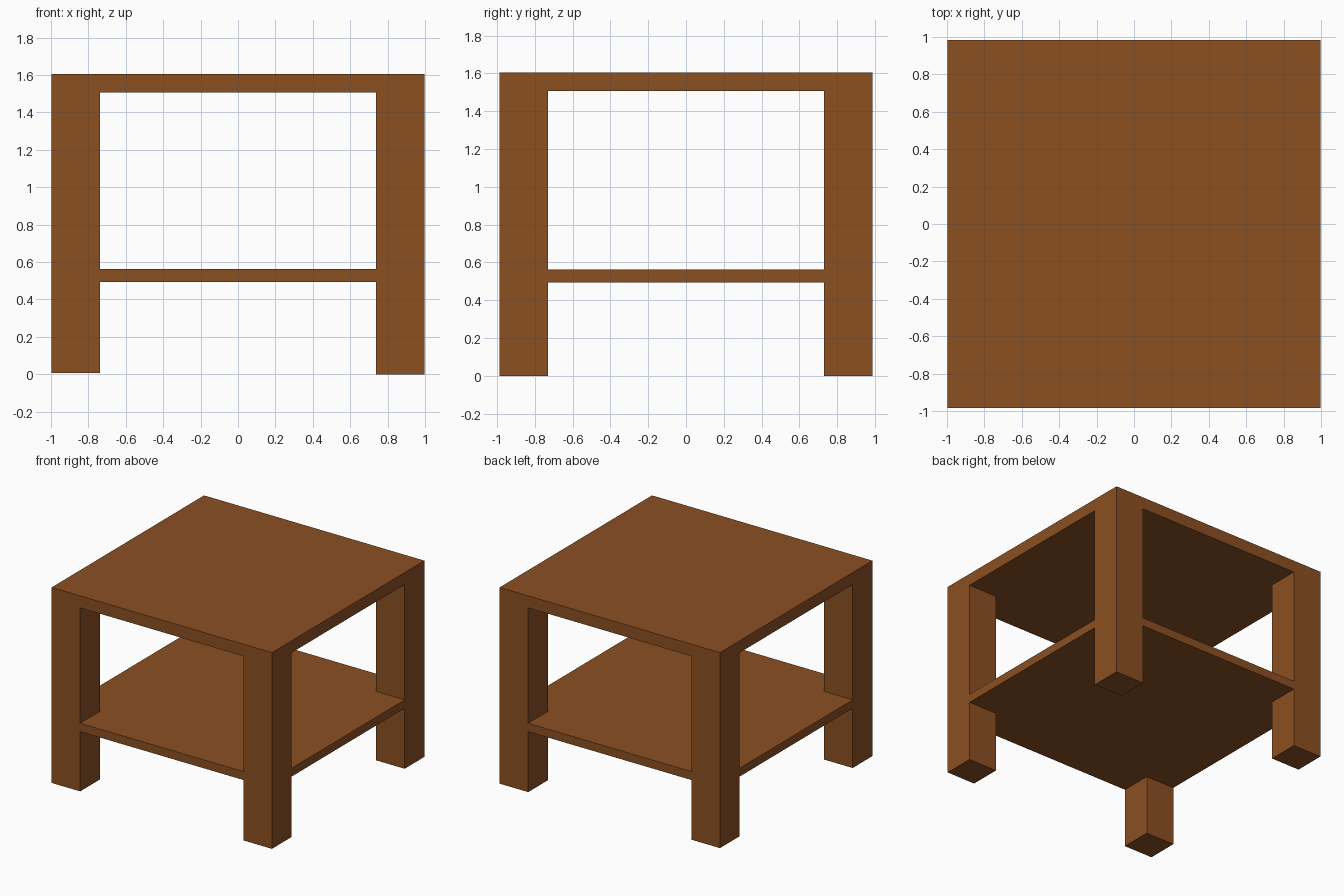
import bpy
import bmesh

if "Cube" in bpy.data.objects:
    bpy.data.objects.remove(bpy.data.objects["Cube"])

# Main dimensions
HX, HY = 0.997, 0.985          # outer half sizes
IX, IY = 0.738, 0.73           # inner faces of the legs
TOP_Z, TOP_UNDER = 1.605, 1.507
SHELF_Z, SHELF_UNDER = 0.563, 0.494

wood = bpy.data.materials.new("brown wood")
wood.diffuse_color = (0.258, 0.080, 0.016, 1.0)
wood.use_nodes = True
wood.node_tree.nodes["Principled BSDF"].inputs["Base Color"].default_value = wood.diffuse_color


def prism(name, outline, z0, z1):
    """Extrude a counter-clockwise outline from z0 to z1."""
    bm = bmesh.new()
    face = bm.faces.new([bm.verts.new((x, y, z0)) for x, y in outline])
    ext = bmesh.ops.extrude_face_region(bm, geom=[face], use_keep_orig=True)
    for v in ext["geom"]:
        if isinstance(v, bmesh.types.BMVert):
            v.co.z = z1
    bmesh.ops.recalc_face_normals(bm, faces=bm.faces)
    mesh = bpy.data.meshes.new(name)
    bm.to_mesh(mesh)
    bm.free()
    mesh.materials.append(wood)
    obj = bpy.data.objects.new(name, mesh)
    bpy.context.collection.objects.link(obj)
    return obj


def rect(x0, x1, y0, y1):
    return [(x0, y0), (x1, y0), (x1, y1), (x0, y1)]


# Table top, flush with the legs
prism("table_top", rect(-HX, HX, -HY, HY), TOP_UNDER, TOP_Z)

# Lower shelf, notched around the four legs and flush with their outer faces
prism("lower_shelf", [
    (-IX, -HY), (IX, -HY), (IX, -IY), (HX, -IY), (HX, IY), (IX, IY),
    (IX, HY), (-IX, HY), (-IX, IY), (-HX, IY), (-HX, -IY), (-IX, -IY),
], SHELF_UNDER, SHELF_Z)

# Four square corner legs
for side, sx in (("left", -1), ("right", 1)):
    for end, sy in (("front", -1), ("back", 1)):
        x0, x1 = sorted((sx * IX, sx * HX))
        y0, y1 = sorted((sy * IY, sy * HY))
        prism(f"{end}_{side}_leg", rect(x0, x1, y0, y1),
              0.006 if sx < 0 else 0.0, TOP_UNDER)
